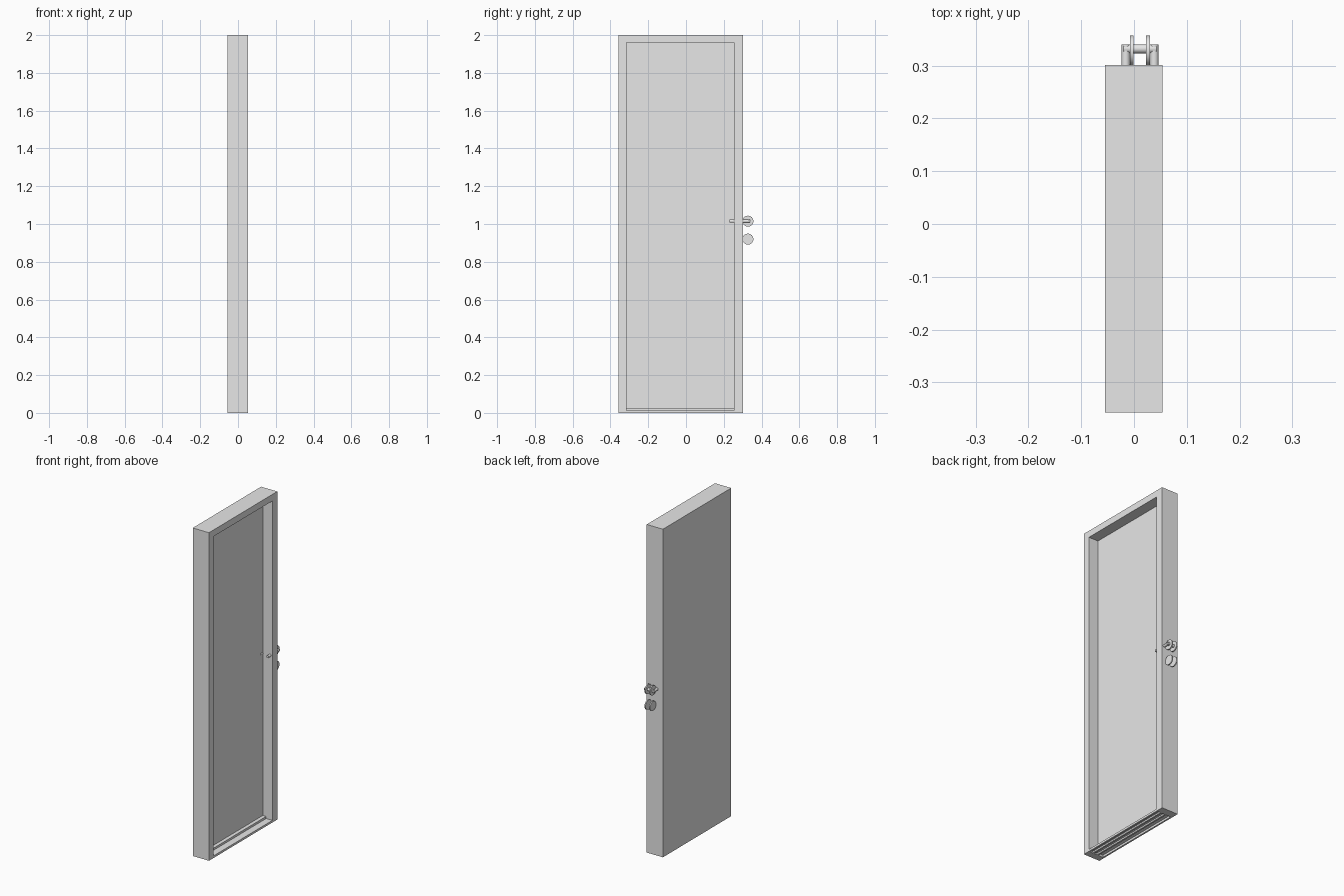
import bpy
from mathutils import Matrix, Vector

cube = bpy.data.objects.get("Cube")
if cube:
    bpy.data.objects.remove(cube, do_unlink=True)

grey = bpy.data.materials.new("light_grey")
grey.use_nodes = True
grey.diffuse_color = (0.8, 0.8, 0.8, 1)
grey.node_tree.nodes["Principled BSDF"].inputs["Base Color"].default_value = (0.8, 0.8, 0.8, 1)


def box(name, x, y, z):
    bpy.ops.mesh.primitive_cube_add(size=1)
    ob = bpy.context.object
    ob.name = name
    size = Vector((x[1] - x[0], y[1] - y[0], z[1] - z[0]))
    mid = Vector((sum(x), sum(y), sum(z))) / 2
    ob.data.transform(Matrix.Translation(mid) @ Matrix.Diagonal(size).to_4x4())
    ob.data.materials.append(grey)
    return ob


def rod(name, start, end, radius, sides=32):
    a, b = Vector(start), Vector(end)
    bpy.ops.mesh.primitive_cylinder_add(vertices=sides, radius=radius, depth=(b - a).length)
    ob = bpy.context.object
    ob.name = name
    turn = (b - a).to_track_quat('Z', 'Y').to_matrix().to_4x4()
    ob.data.transform(Matrix.Translation((a + b) / 2) @ turn)
    ob.data.materials.append(grey)
    bpy.ops.object.shade_smooth_by_angle()
    return ob


BACK, LEAF, FACE = -0.055, -0.01, 0.054
Y0, Y1, IN0, IN1 = -0.357, 0.301, -0.315, 0.254

# Frame and door leaf, flush at the back
box("front_jamb", (BACK, FACE), (Y0, IN0), (0, 2))
box("rear_jamb", (BACK, FACE), (IN1, Y1), (0, 2))
box("head", (BACK, FACE), (IN0, IN1), (1.96, 2))
box("door_leaf", (BACK, LEAF), (IN0, IN1), (0.012, 1.96))

# Hollow threshold: thin plate on ribs, with a raised stop
box("threshold_plate", (LEAF, FACE), (IN0, IN1), (0.009, 0.013))
box("threshold_stop", (LEAF, 0.012), (IN0, IN1), (0.013, 0.026))
for i, x in enumerate((BACK, -0.013, 0.017, 0.044)):
    box(f"threshold_rib_{i + 1}", (x, x + 0.01), (IN0, IN1), (0, 0.012))

# Lever handles on a shared spindle, with paired discs
HY, HZ = 0.332, 1.015
rod("spindle", (-0.02, HY, HZ), (0.043, HY, HZ), 0.0085)
for side, disc_x, lever_x in (("right", -0.004, -0.0155), ("left", 0.0265, 0.0385)):
    rod(f"{side}_lever", (lever_x, 0.23, HZ), (lever_x, 0.34, HZ), 0.008)
    for part, z in (("rosette", HZ), ("lock_plate", 0.92)):
        rod(f"{side}_{part}", (disc_x - 0.0035, 0.328, z), (disc_x + 0.0035, 0.328, z), 0.029)
